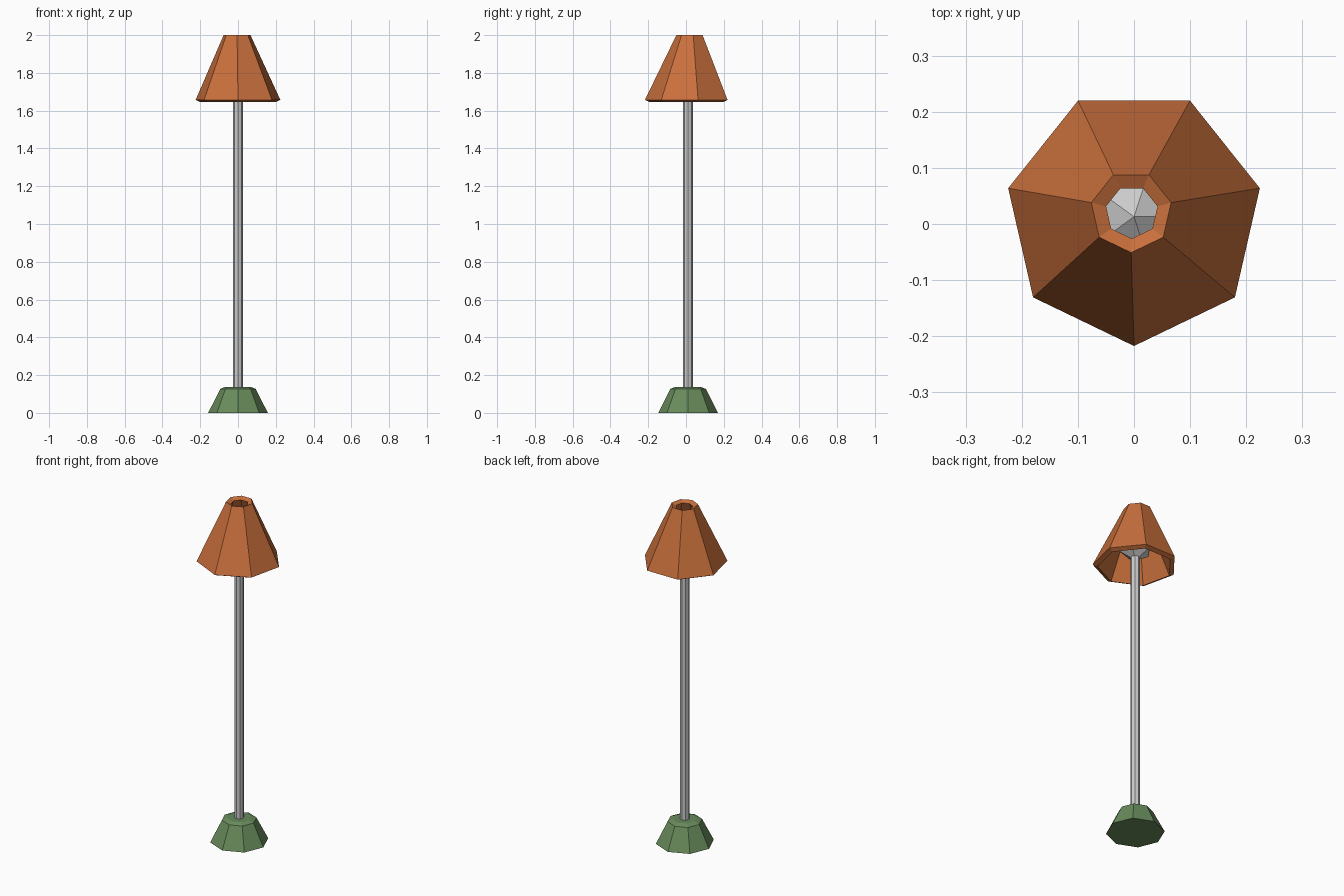
import bpy, bmesh, math

if "Cube" in bpy.data.objects:
    bpy.data.objects.remove(bpy.data.objects["Cube"])


def material(name, rgb):
    m = bpy.data.materials.new(name)
    m.diffuse_color = (*rgb, 1)
    m.use_nodes = True
    m.node_tree.nodes["Principled BSDF"].inputs["Base Color"].default_value = m.diffuse_color
    return m


def add_object(name, bm, mat=None):
    bmesh.ops.recalc_face_normals(bm, faces=bm.faces)
    mesh = bpy.data.meshes.new(name)
    bm.to_mesh(mesh)
    bm.free()
    obj = bpy.data.objects.new(name, mesh)
    bpy.context.collection.objects.link(obj)
    if mat:
        mesh.materials.append(mat)
    return obj


def lathe(name, sides, rings, mat=None, closed=False):
    """Skin a stack of polygon rings (x, y, z, radius), a vertex facing the front."""
    bm = bmesh.new()
    loops = []
    for x, y, z, r in rings:
        angles = [-math.pi / 2 + 2 * math.pi * k / sides for k in range(sides)]
        loops.append([bm.verts.new((x + r * math.cos(a), y + r * math.sin(a), z))
                      for a in angles])
    pairs = list(zip(loops, loops[1:]))
    if closed:
        pairs.append((loops[-1], loops[0]))
    else:
        bm.faces.new(loops[0])
        bm.faces.new(loops[-1])
    for a, b in pairs:
        for k in range(sides):
            n = (k + 1) % sides
            bm.faces.new((a[k], a[n], b[n], b[k]))
    return add_object(name, bm, mat)


orange = material("shade_orange", (0.58, 0.16, 0.045))
green = material("base_green", (0.14, 0.26, 0.107))
CY = 0.011

# Weighted foot with a bevelled top
lathe("base", 8, [(0, CY, 0, 0.158), (0, CY, 0.127, 0.094), (0, CY, 0.138, 0.066)], green)

# Pole
lathe("pole", 8, [(0, CY, 0.1, 0.026), (0, CY, 1.72, 0.026)])

# Faceted bulb
bm = bmesh.new()
bmesh.ops.create_icosphere(bm, subdivisions=1, radius=0.1)
bmesh.ops.translate(bm, verts=bm.verts, vec=(0, 0.013, 1.785))
add_object("bulb", bm)

# Thick open lampshade, slightly askew: outer wall, then inner wall
lathe("lampshade", 7, [
    (0, 0.0126, 1.657, 0.230), (-0.005, 0.022, 2.0, 0.073),
    (-0.004, 0.021, 1.988, 0.047), (0, 0.0126, 1.645, 0.204)], orange, closed=True)
